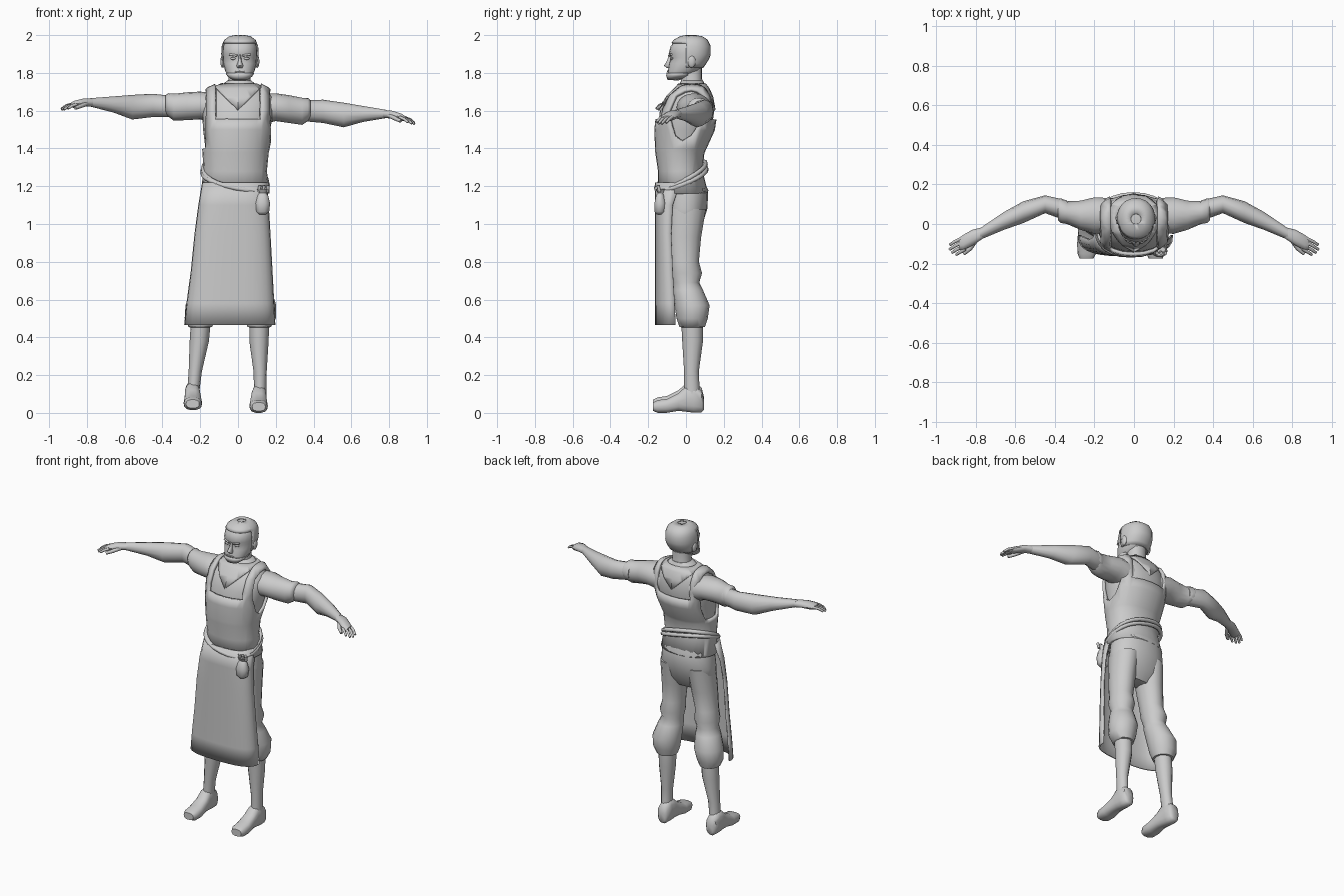
import bpy, bmesh, math
from mathutils import Vector

cube = bpy.data.objects.get("Cube")
if cube:
    bpy.data.objects.remove(cube, do_unlink=True)

grey = bpy.data.materials.new("plain grey")
grey.use_nodes = True
colour = (0.6, 0.6, 0.6, 1)
grey.diffuse_color = colour
grey.node_tree.nodes["Principled BSDF"].inputs["Base Color"].default_value = colour


def finish(name, bm, angle=50):
    """Turn a bmesh into a smooth shaded object."""
    bmesh.ops.recalc_face_normals(bm, faces=bm.faces)
    mesh = bpy.data.meshes.new(name)
    bm.to_mesh(mesh)
    bm.free()
    mesh.materials.append(grey)
    mesh.shade_smooth()
    mesh.set_sharp_from_angle(angle=math.radians(angle))
    obj = bpy.data.objects.new(name, mesh)
    bpy.context.collection.objects.link(obj)
    return obj


def power(value, p):
    return math.copysign(abs(value) ** (2 / p), value)


def loft_mesh(rings, axis="z", sides=16, p=2.2, caps=True):
    """Rings are (position on axis, low u, high u, low v, high v)."""
    bm = bmesh.new()
    loops = []
    for pos, u0, u1, v0, v1 in rings:
        loop = []
        for i in range(sides):
            a = math.tau * i / sides
            u = (u0 + u1) / 2 + (u1 - u0) / 2 * power(math.cos(a), p)
            v = (v0 + v1) / 2 + (v1 - v0) / 2 * power(math.sin(a), p)
            co = {"x": (pos, u, v), "y": (u, pos, v), "z": (u, v, pos)}[axis]
            loop.append(bm.verts.new(co))
        loops.append(loop)
    for a, b in zip(loops, loops[1:]):
        for i in range(sides):
            j = (i + 1) % sides
            bm.faces.new((a[i], a[j], b[j], b[i]))
    if caps:
        bm.faces.new(loops[0])
        bm.faces.new(loops[-1])
    return bm


def loft(name, rings, axis="z", **options):
    return finish(name, loft_mesh(rings, axis, **options))


def shell(name, rings, cuts, keep, thickness, p=2.2):
    """Layer over a loft, trimmed along planes and thickened outward."""
    bm = loft_mesh(rings, sides=24, p=p, caps=False)
    for point, normal in cuts:
        geom = bm.verts[:] + bm.edges[:] + bm.faces[:]
        bmesh.ops.bisect_plane(bm, geom=geom, plane_co=point, plane_no=normal)
    drop = [f for f in bm.faces if not keep(f.calc_center_median())]
    bmesh.ops.delete(bm, geom=drop, context="FACES")
    obj = finish(name, bm)
    mod = obj.modifiers.new("thickness", "SOLIDIFY")
    mod.thickness, mod.offset = thickness, 1
    return obj


def tube(name, points, radius, cyclic=False, taper=1.0):
    curve = bpy.data.curves.new(name, "CURVE")
    curve.dimensions = "3D"
    curve.bevel_depth, curve.bevel_resolution = radius, 1
    curve.use_fill_caps = True
    spline = curve.splines.new("POLY")
    spline.points.add(len(points) - 1)
    for i, (pt, co) in enumerate(zip(spline.points, points)):
        pt.co = (*co, 1)
        pt.radius = 1 + (taper - 1) * i / len(points)
    spline.use_cyclic_u = cyclic
    curve.materials.append(grey)
    obj = bpy.data.objects.new(name, curve)
    bpy.context.collection.objects.link(obj)


def ball(name, centre, size):
    bm = bmesh.new()
    bmesh.ops.create_uvsphere(bm, u_segments=10, v_segments=7, radius=1)
    for v in bm.verts:
        v.co = Vector(centre) + Vector(a * b for a, b in zip(v.co, size))
    return finish(name, bm)


# Shirt and neck
torso = [(1.16, -.18, .15, -.13, .1), (1.28, -.165, .135, -.13, .07),
         (1.38, -.17, .145, -.145, .08), (1.5, -.185, .17, -.15, .135),
         (1.6, -.19, .19, -.138, .15), (1.67, -.185, .185, -.1, .137),
         (1.71, -.15, .15, -.06, .12), (1.738, -.085, .095, -.035, .1),
         (1.76, -.055, .07, -.025, .09)]
loft("shirt", torso, sides=24)
loft("neck", [(1.72, -.06, .075, -.03, .095), (1.77, -.05, .065, -.025, .085),
              (1.83, -.05, .065, -.03, .085)])

# Bib with square neckline, shoulder straps and open armholes
X, Z = Vector((1, 0, 0)), Vector((0, 0, 1))
cuts = [(X * s * d, X) for s in (-1, 1) for d in (.115, .158)]
cuts += [(Z * h, Z) for h in (1.4, 1.555)]
shell("bib", torso, cuts,
      lambda c: not (c.z > 1.555 and abs(c.x) < .115)
      and not (c.z > 1.4 and abs(c.x) > .158), .018)

# Pointed collar, front and back
slopes = [(Z * 1.6, Vector((s, 0, -1))) for s in (-1, 1)]
shell("collar", torso[:-1], slopes, lambda c: c.z > 1.6 + abs(c.x), .008)

# Head
skull = [(1.765, -.025, .045, -.093, -.04), (1.785, -.052, .072, -.1, .01),
         (1.81, -.068, .088, -.096, .07), (1.85, -.078, .098, -.09, .1),
         (1.88, -.08, .1, -.08, .118), (1.9, -.082, .102, -.092, .124),
         (1.94, -.08, .1, -.082, .124), (1.97, -.068, .088, -.06, .11),
         (1.987, -.045, .065, -.03, .085), (1.993, -.015, .035, 0, .05)]
loft("head", skull, sides=20)
Y = Vector((0, 1, 0))
shell("hair", skull, [(Y * .0, Y), (Z * 1.955, Z), (Z * 1.83, Z)],
      lambda c: c.z > 1.955 or (c.y > 0 and c.z > 1.83), .007)
shell("beard", skull, [(Y * .01, Y), (Z * 1.8, Z)],
      lambda c: c.y < .01 and c.z < 1.8, .005)
loft("nose", [(1.825, -.004, .024, -.1, -.07), (1.838, -.008, .028, -.117, -.07),
              (1.865, .002, .018, -.1, -.07), (1.9, .004, .016, -.09, -.07)], sides=8)
tube("mouth", [(-.015, -.095, 1.806), (.01, -.098, 1.808), (.035, -.095, 1.806)], .004)
for side, label in ((1, "left"), (-1, "right")):
    ball(label + "_ear", (.01 + side * .092, .03, 1.86), (.012, .022, .033))
    ball(label + "_eye", (.01 + side * .036, -.076, 1.876), (.015, .01, .007))
    tube(label + "_brow", [(.01 + side * .015, -.09, 1.892),
                           (.01 + side * .055, -.077, 1.898)], .006)

# Arms, sleeves and hands; the right arm is held a little higher
sleeve = [(.1, -.04, .13, 1.52, 1.69), (.2, -.05, .135, 1.545, 1.692),
          (.27, -.03, .118, 1.535, 1.682), (.34, 0, .115, 1.525, 1.668),
          (.37, .005, .13, 1.545, 1.668), (.385, .02, .125, 1.56, 1.655)]
forearm = [(.34, .015, .12, 1.545, 1.655), (.45, .055, .145, 1.535, 1.658),
           (.56, .005, .115, 1.512, 1.642), (.66, -.03, .06, 1.54, 1.625),
           (.78, -.08, -.022, 1.56, 1.605)]
palm = [(.76, -.07, -.015, 1.56, 1.606), (.82, -.11, -.03, 1.558, 1.6),
        (.865, -.132, -.055, 1.545, 1.585), (.885, -.13, -.07, 1.545, 1.572)]
for side, label in ((1, "left"), (-1, "right")):
    def lift(x):
        return .09 * max(x - .1, 0) if side < 0 else 0

    def place(rings):
        return [(side * x, a, b, c + lift(x), d + lift(x)) for x, a, b, c, d in rings]

    loft(label + "_sleeve", place(sleeve), "x", p=2)
    loft(label + "_forearm", place(forearm), "x", sides=12, p=2)
    loft(label + "_palm", place(palm), "x", sides=10)
    for i, length in enumerate((.85, 1, .95, .75)):
        root = Vector((.873 - .006 * i, -.073 - .018 * i, 1.566))
        bend = Vector((.042 - .003 * i, -.02, -.014)) * length
        tip = bend + Vector((.028, -.018, -.022)) * length
        pts = [root, root + bend, root + tip]
        tube(f"{label}_finger_{i + 1}",
             [(side * q.x, q.y, q.z + lift(q.x)) for q in pts], .0095, taper=.6)
    thumb = [(.8, -.08, 1.575), (.83, -.125, 1.56), (.862, -.15, 1.545)]
    tube(label + "_thumb", [(side * x, y, z + lift(x)) for x, y, z in thumb], .013, taper=.6)

# Trousers, shins and shoes; the right leg stands further out
loft("trouser_seat", [(1.27, -.165, .135, -.11, .075), (1.18, -.185, .15, -.12, .118),
                      (1.08, -.2, .163, -.12, .113), (.99, -.19, .155, -.1, .085),
                      (.93, -.12, .09, -.05, .045)], sides=20)
trouser = [(1.08, .0, .16, -.11, .105), (.93, .01, .163, -.1, .08),
           (.8, .025, .16, -.09, .068), (.74, .02, .172, -.085, .085),
           (.69, .03, .16, -.07, .07), (.65, .025, .178, -.07, .09),
           (.57, .025, .202, -.06, .125), (.5, .035, .2, -.05, .115),
           (.455, .05, .175, -.035, .1), (.45, .075, .155, -.01, .07)]
shin = [(.48, .06, .165, -.025, .09), (.38, .06, .162, -.02, .09),
        (.22, .082, .152, -.01, .068), (.12, .085, .15, -.01, .072), (.06, .08, .15, -.01, .08)]
shoe = [(.095, .09, .13, .015, .07), (.083, .075, .148, .002, .12),
        (.04, .072, .152, 0, .15), (0, .07, .152, .005, .142),
        (-.04, .065, .153, .01, .105), (-.1, .06, .158, 0, .075),
        (-.15, .062, .156, 0, .068), (-.175, .075, .145, .01, .055)]
for side, label in ((1, "left"), (-1, "right")):
    def stance(rings):
        if side > 0:
            return rings
        moved = [(z, -b, -a, c, d) for z, a, b, c, d in rings]
        return [(z, a - .13 + .095 * z, b - .13 + .095 * z, c, d) for z, a, b, c, d in moved]

    loft(label + "_trouser_leg", stance(trouser), p=2)
    loft(label + "_shin", stance(shin), sides=12, p=2)
    if side > 0:
        rings = shoe
    else:
        rings = [(y, -b - .13, -a - .13, c + .015, d + .015) for y, a, b, c, d in shoe]
    loft(label + "_shoe", rings, "y", sides=14, p=2.6)

# Apron skirt, a curved open sheet
bm = bmesh.new()
rows = []
for z, left, right, edge in ((1.22, -.185, .15, -.03), (1.1, -.205, .158, -.07),
                             (.95, -.225, .167, -.078), (.75, -.245, .178, -.07),
                             (.58, -.268, .187, -.06), (.465, -.28, .193, -.055)):
    row = []
    for i in range(15):
        a = math.pi * i / 14
        x = (left + right) / 2 - (right - left) / 2 * power(math.cos(a), 2.8)
        row.append(bm.verts.new((x, edge - (edge + .158) * power(math.sin(a), 2.8), z)))
    rows.append(row)
for a, b in zip(rows, rows[1:]):
    for i in range(14):
        bm.faces.new((a[i], a[i + 1], b[i + 1], b[i]))
skirt = finish("apron_skirt", bm)
mod = skirt.modifiers.new("thickness", "SOLIDIFY")
mod.thickness, mod.offset = .01, 0

# Slanted double rope belt
for name, drop, grow in (("upper_belt", 0, 0), ("lower_belt", .03, .004)):
    loop = []
    for i in range(24):
        a = math.tau * i / 24
        x = -.016 + (.168 + grow) * power(math.cos(a), 2.4)
        y = -.025 + (.128 + grow) * power(math.sin(a), 2.4)
        slant = 1.265 + .5 * y - .2 * x
        loop.append((x, y, slant - drop * (y + .153) / .25))
    tube(name, loop, .013, cyclic=True)

# Belt pouch with its knotted neck
loft("pouch", [(1.05, .11, .145, -.155, -.12), (1.065, .092, .165, -.167, -.108),
               (1.11, .088, .17, -.168, -.105), (1.15, .1, .16, -.16, -.115),
               (1.163, .11, .15, -.15, -.12), (1.185, .098, .162, -.162, -.11)], sides=10)
for i in range(3):
    x = .112 + .022 * i
    tube(f"pouch_tie_{i + 1}", [(x, -.14, 1.17), (x + .004, -.148, 1.205)], .009)
